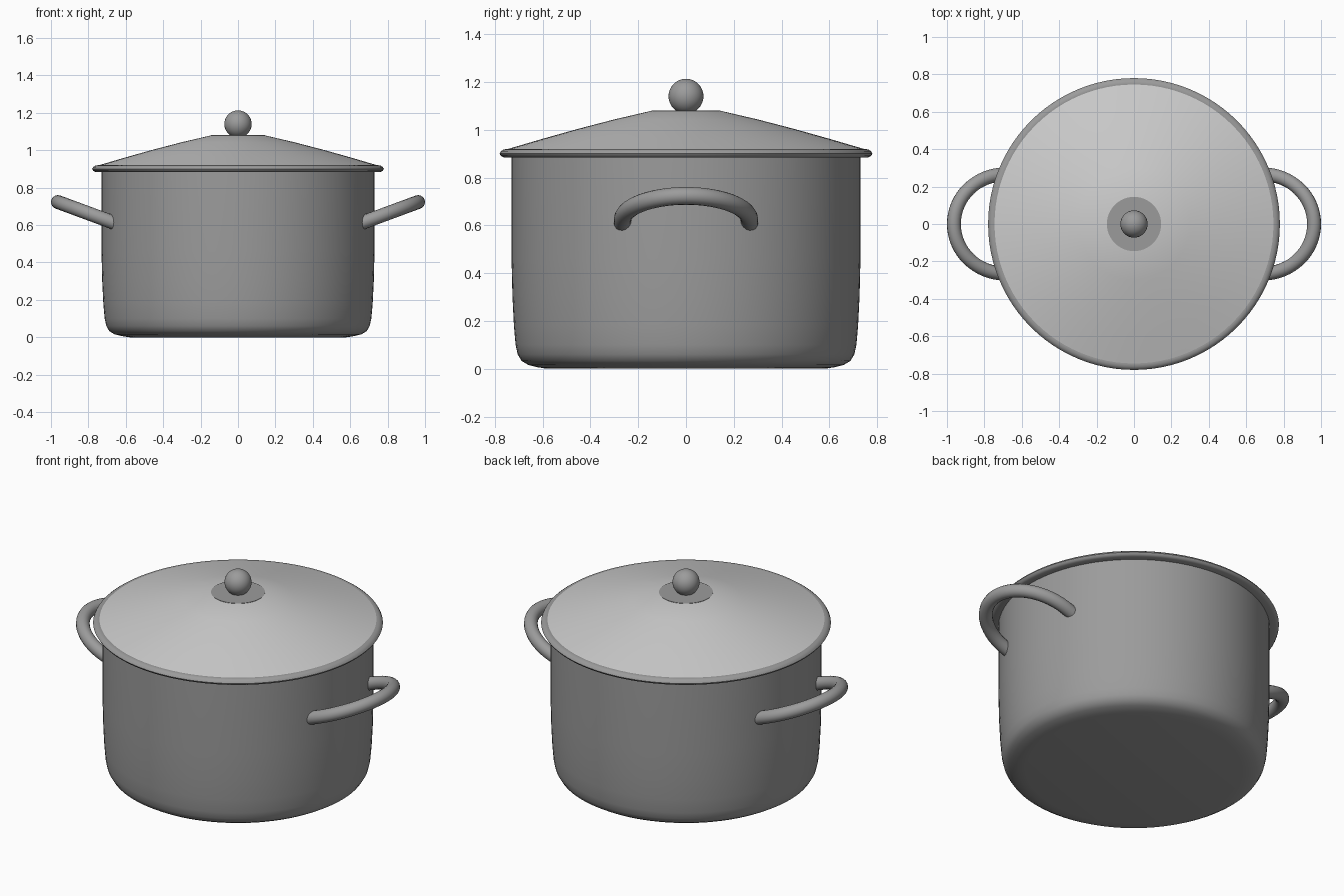
import bpy, bmesh, math
from mathutils import Vector

if "Cube" in bpy.data.objects:
    bpy.data.objects.remove(bpy.data.objects["Cube"])


def grey(name, v):
    m = bpy.data.materials.new(name)
    m.diffuse_color = (v, v, v, 1)
    m.use_nodes = True
    m.node_tree.nodes["Principled BSDF"].inputs["Base Color"].default_value = m.diffuse_color
    return m


DARK = grey("dark_metal", 0.33)
LIGHT = grey("light_metal", 0.8)


def smooth(ob, angle=35):
    bpy.ops.object.select_all(action='DESELECT')
    bpy.context.view_layer.objects.active = ob
    ob.select_set(True)
    bpy.ops.object.shade_smooth_by_angle(angle=math.radians(angle))


def lathe(name, profile, mat, closed=False, steps=96):
    """Spin an (r, z) profile around the z axis."""
    bm = bmesh.new()
    vs = [bm.verts.new((r, 0, z)) for r, z in profile]
    pairs = list(zip(vs, vs[1:]))
    if closed:
        pairs.append((vs[-1], vs[0]))
    edges = [bm.edges.new(p) for p in pairs]
    bmesh.ops.spin(bm, geom=vs + edges, cent=(0, 0, 0), axis=(0, 0, 1),
                   angle=math.tau, steps=steps, use_duplicate=False)
    bmesh.ops.remove_doubles(bm, verts=bm.verts, dist=1e-5)
    bmesh.ops.recalc_face_normals(bm, faces=bm.faces)
    me = bpy.data.meshes.new(name)
    bm.to_mesh(me)
    bm.free()
    me.materials.append(mat)
    ob = bpy.data.objects.new(name, me)
    bpy.context.collection.objects.link(ob)
    smooth(ob)
    return ob


# Hollow pot body with rounded bottom edge
lathe("pot_body", [
    (0, 0), (0.58, 0), (0.62, 0.006), (0.66, 0.016), (0.688, 0.033),
    (0.704, 0.06), (0.713, 0.10), (0.72, 0.18), (0.726, 0.30), (0.73, 0.46),
    (0.73, 0.90), (0.705, 0.90), (0.705, 0.40), (0.69, 0.10), (0.65, 0.045),
    (0.58, 0.03), (0, 0.03)], DARK)

# Rolled rim
lathe("rim", [
    (0.72, 0.884), (0.762, 0.884), (0.774, 0.89), (0.78, 0.90),
    (0.774, 0.910), (0.764, 0.917), (0.75, 0.92), (0.72, 0.915)],
    DARK, closed=True)

# Shallow conical lid
lathe("lid", [
    (0.75, 0.918), (0.60, 0.962), (0.45, 1.004), (0.30, 1.043),
    (0.145, 1.079), (0, 1.079), (0, 1.06), (0.145, 1.06), (0.45, 0.985),
    (0.74, 0.905)], LIGHT, closed=True)

# Flat plate under the knob
lathe("knob_base", [(0, 1.07), (0.143, 1.07), (0.145, 1.081), (0, 1.081)], DARK)

# Ball knob
bpy.ops.mesh.primitive_uv_sphere_add(segments=48, ring_count=24, radius=0.073,
                                     location=(0, 0, 1.14))
knob = bpy.context.object
knob.name = "knob"
knob.data.materials.append(DARK)
smooth(knob)


# Looped side handles, rising outwards
def handle(name, side):
    n = 32
    flat = [(0.65, -0.265)]
    for i in range(n + 1):
        a = -math.pi / 2 + math.pi * i / n
        flat.append((0.69 + 0.273 * math.cos(a), 0.265 * math.sin(a)))
    flat.append((0.65, 0.265))
    cu = bpy.data.curves.new(name, 'CURVE')
    cu.dimensions = '3D'
    cu.bevel_depth = 0.037
    cu.bevel_resolution = 6
    cu.use_fill_caps = True
    sp = cu.splines.new('POLY')
    sp.points.add(len(flat) - 1)
    for p, (x, y) in zip(sp.points, flat):
        p.co = (side * x, side * y, 0.622 + (x - 0.69) * 0.37, 1)
    tmp = bpy.data.objects.new(name + "_path", cu)
    bpy.context.collection.objects.link(tmp)
    dg = bpy.context.evaluated_depsgraph_get()
    me = bpy.data.meshes.new_from_object(tmp.evaluated_get(dg))
    bpy.data.objects.remove(tmp)
    me.materials.clear()
    me.materials.append(DARK)
    ob = bpy.data.objects.new(name, me)
    bpy.context.collection.objects.link(ob)
    smooth(ob, 50)


handle("right_handle", 1)
handle("left_handle", -1)
